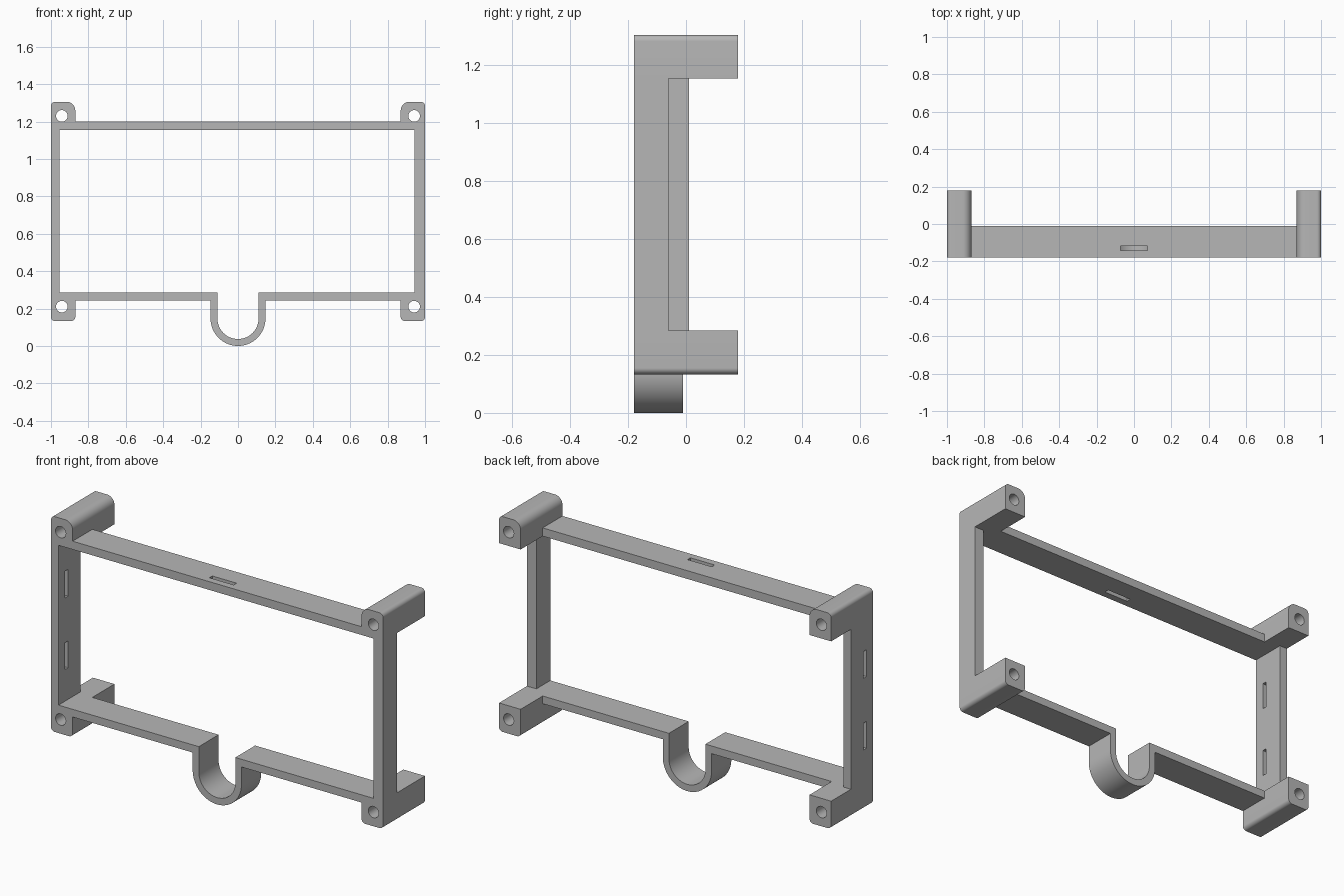
import bpy, bmesh
from math import sin, cos, pi, radians

cube = bpy.data.objects.get("Cube")
if cube:
    bpy.data.objects.remove(cube, do_unlink=True)

# One grey material
grey = bpy.data.materials.new("plain_grey")
grey.use_nodes = True
colour = (0.47, 0.47, 0.47, 1)
grey.diffuse_color = colour
grey.node_tree.nodes["Principled BSDF"].inputs["Base Color"].default_value = colour

FRONT, BACK, RAIL_BACK = -0.18, 0.18, -0.01
LOW, HIGH = 0.285, 1.155      # opening height
POST = 0.87                   # inner side of the corner posts


def arc(cx, cz, r, a0, a1, n=10):
    """Points of an arc in the xz plane, angles in degrees."""
    steps = [radians(a0 + (a1 - a0) * i / n) for i in range(n + 1)]
    return [(cx + r * cos(a), cz + r * sin(a)) for a in steps]


def prism(name, outline, y0, y1):
    """Extrude an xz outline along y."""
    bm = bmesh.new()
    face = bm.faces.new([bm.verts.new((x, y0, z)) for x, z in outline])
    new = bmesh.ops.extrude_face_region(bm, geom=[face])["geom"]
    verts = [v for v in new if isinstance(v, bmesh.types.BMVert)]
    bmesh.ops.translate(bm, verts=verts, vec=(0, y1 - y0, 0))
    bmesh.ops.recalc_face_normals(bm, faces=bm.faces)
    mesh = bpy.data.meshes.new(name)
    bm.to_mesh(mesh)
    bm.free()
    mesh.materials.append(grey)
    obj = bpy.data.objects.new(name, mesh)
    bpy.context.collection.objects.link(obj)
    return obj


def box(name, x0, x1, y0, y1, z0, z1):
    return prism(name, [(x0, z0), (x1, z0), (x1, z1), (x0, z1)], y0, y1)


def cut(obj, cutter):
    """Subtract the cutter, then remove it."""
    mod = obj.modifiers.new("cut", 'BOOLEAN')
    mod.operation, mod.solver, mod.object = 'DIFFERENCE', 'EXACT', cutter
    graph = bpy.context.evaluated_depsgraph_get()
    mesh = bpy.data.meshes.new_from_object(obj.evaluated_get(graph))
    obj.modifiers.clear()
    obj.data = mesh
    bpy.data.objects.remove(cutter, do_unlink=True)


def smooth(obj):
    bpy.ops.object.select_all(action='DESELECT')
    obj.select_set(True)
    bpy.context.view_layer.objects.active = obj
    bpy.ops.object.shade_smooth_by_angle(angle=radians(30))


# Corner posts with rounded outer edges and a screw hole
for side, sx in (("left", 1), ("right", -1)):
    for level, edge, tip, hole_z, r_in in (("upper", HIGH, 1.305, 1.23, 0.045),
                                           ("lower", LOW, 0.133, 0.21, 0.022)):
        up = 1 if tip > edge else -1
        r_out = 0.022
        outline = [(POST, edge), (1, edge)]
        outline += arc(1 - r_out, tip - up * r_out, r_out, 0, 90 * up)
        outline += arc(POST + r_in, tip - up * r_in, r_in, 90 * up, 180 * up)
        post = prism(f"{level}_{side}_post", [(sx * x, z) for x, z in outline],
                     FRONT, BACK)
        circle = arc(sx * 0.942, hole_z, 0.031, 0, 360, 32)[:-1]
        cut(post, prism("hole_cutter", circle, FRONT - 0.1, BACK + 0.1))
        smooth(post)

# Side walls: the left one is thick and shallow, the right one deep and slotted
box("left_wall", 0.943, 1, FRONT, -0.06, LOW, HIGH)
right_wall = box("right_wall", -1, -0.955, FRONT, 0.01, LOW, HIGH)
for z in (0.92, 0.53):
    cut(right_wall, box("slot_cutter", -1.1, -0.9, -0.125, -0.098,
                        z - 0.073, z + 0.073))

# Top rail with a slot
top_rail = box("top_rail", -POST, POST, FRONT, RAIL_BACK, HIGH, 1.2)
cut(top_rail, box("slot_cutter", -0.073, 0.073, -0.142, -0.117, 1, 1.4))

# Bottom rail with a U-shaped cradle in the middle
R_OUT, R_IN, RAIL_LOW = 0.147, 0.11, 0.243
outline = [(-POST, LOW), (-POST, RAIL_LOW), (-R_OUT, RAIL_LOW)]
outline += arc(0, R_OUT, R_OUT, 180, 360, 32)
outline += [(R_OUT, RAIL_LOW), (POST, RAIL_LOW), (POST, LOW), (R_IN, LOW)]
outline += arc(0, R_OUT, R_IN, 360, 180, 32)
outline += [(-R_IN, LOW)]
smooth(prism("bottom_rail_with_cradle", outline, FRONT, RAIL_BACK))
